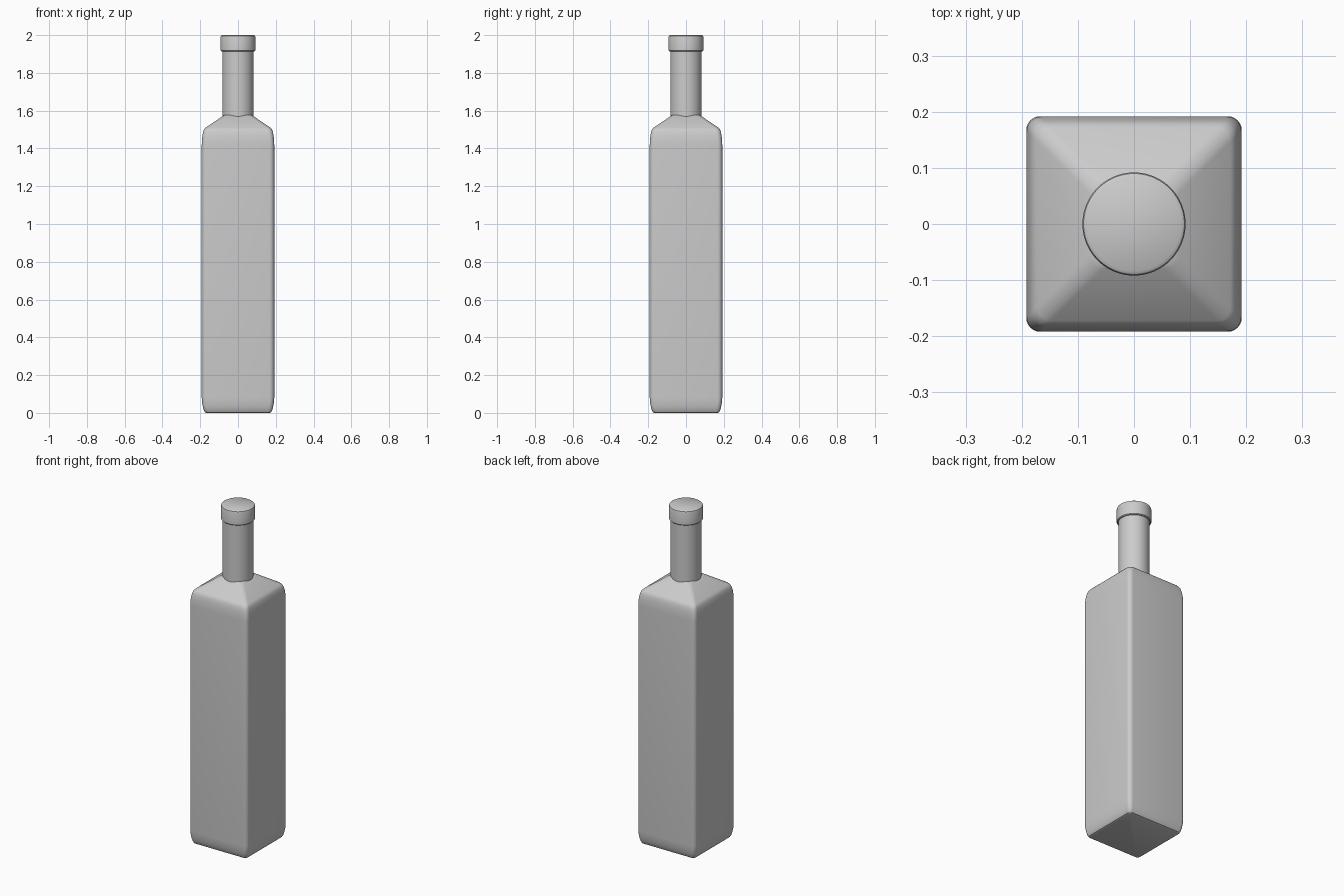
import bpy, bmesh
from math import cos, sin, pi

if "Cube" in bpy.data.objects:
    bpy.data.objects.remove(bpy.data.objects["Cube"])

grey = bpy.data.materials.new("plain grey")
grey.use_nodes = True
colour = (0.6, 0.6, 0.6, 1)
grey.diffuse_color = colour
grey.node_tree.nodes["Principled BSDF"].inputs["Base Color"].default_value = colour


def rounded_square(half, radius, steps=6):
    """Outline of a square with rounded corners."""
    points = []
    for corner in range(4):
        start = corner * pi / 2
        cx = (half - radius) * (1 if corner in (0, 3) else -1)
        cy = (half - radius) * (1 if corner < 2 else -1)
        for i in range(steps + 1):
            a = start + i * pi / 2 / steps
            points.append((cx + radius * cos(a), cy + radius * sin(a)))
    return points


def circle(radius, sides=48):
    return [(radius * cos(2 * pi * i / sides), radius * sin(2 * pi * i / sides))
            for i in range(sides)]


def loft(name, sections, angle):
    """Join stacked outlines into a closed solid."""
    bm = bmesh.new()
    rings = [[bm.verts.new((x, y, z)) for x, y in outline] for outline, z in sections]
    for low, high in zip(rings, rings[1:]):
        for i in range(len(low)):
            j = (i + 1) % len(low)
            bm.faces.new((low[i], low[j], high[j], high[i]))
    bm.faces.new(rings[0][::-1])
    bm.faces.new(rings[-1])
    mesh = bpy.data.meshes.new(name)
    bm.to_mesh(mesh)
    bm.free()
    obj = bpy.data.objects.new(name, mesh)
    bpy.context.collection.objects.link(obj)
    mesh.materials.append(grey)
    bpy.ops.object.select_all(action="DESELECT")
    obj.select_set(True)
    bpy.context.view_layer.objects.active = obj
    bpy.ops.object.shade_smooth_by_angle(angle=angle)


# Square body: half width, corner radius, height
body = [(0.168, 0.016, 0), (0.175, 0.018, 0.003), (0.181, 0.02, 0.013),
        (0.186, 0.022, 0.032), (0.19, 0.024, 0.055), (0.192, 0.025, 0.08),
        (0.192, 0.025, 1.42), (0.191, 0.025, 1.445), (0.188, 0.025, 1.47),
        (0.184, 0.025, 1.49), (0.179, 0.025, 1.502), (0.172, 0.025, 1.51),
        (0.08, 0.025, 1.572), (0.073, 0.025, 1.576), (0.064, 0.025, 1.578)]
loft("bottle_body", [(rounded_square(h, r), z) for h, r, z in body], 0.6)

# Round neck
loft("neck", [(circle(0.083), 1.55), (circle(0.083), 1.93)], 0.6)

# Stopper collar with a softened top edge
cap = [(0.088, 1.914), (0.092, 1.918), (0.092, 1.99), (0.09, 1.996), (0.084, 2.0)]
loft("cap", [(circle(r), z) for r, z in cap], 0.6)
